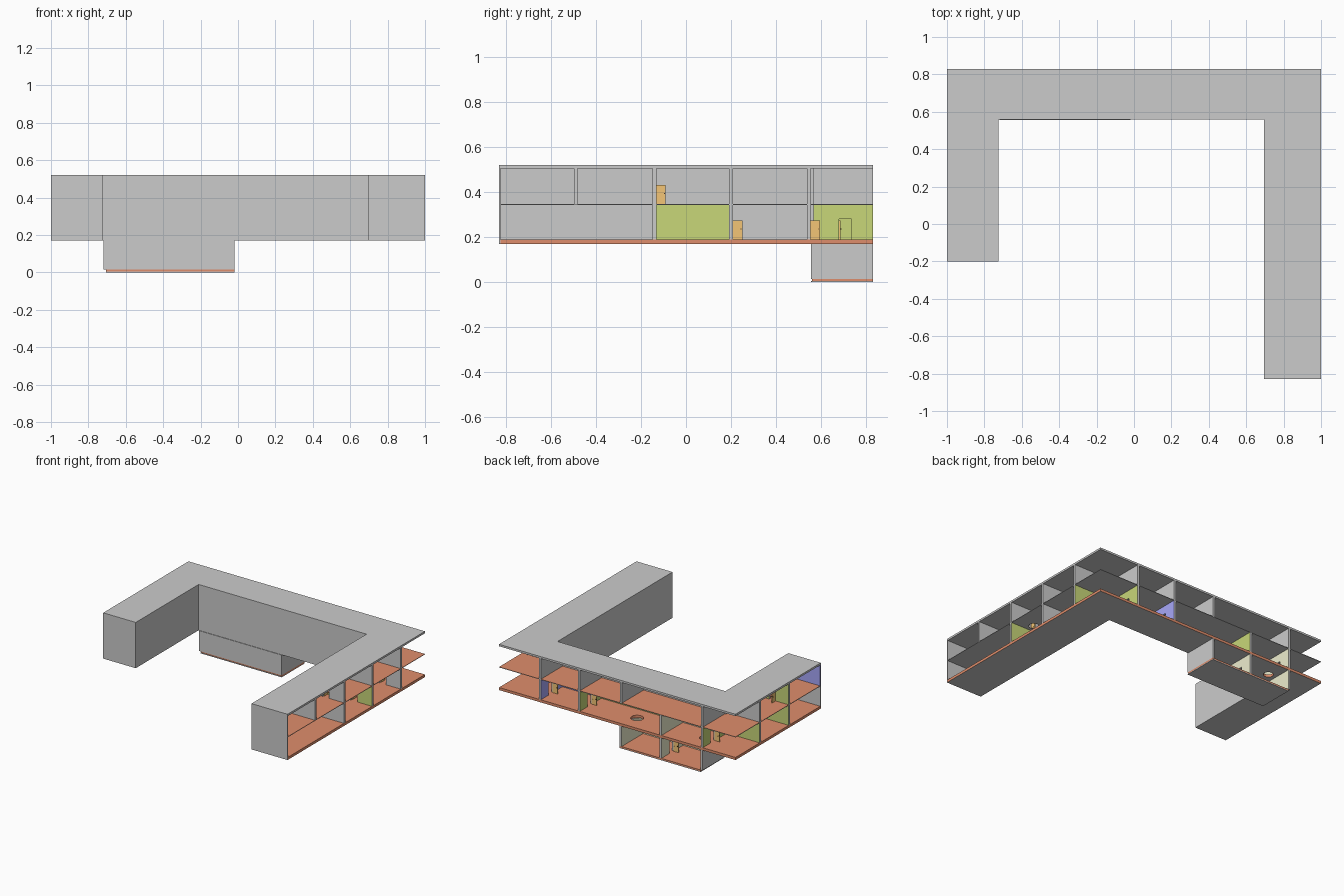
import bpy, bmesh
from mathutils import Vector

if "Cube" in bpy.data.objects:
    bpy.data.objects.remove(bpy.data.objects["Cube"])

MATS = {}
for mat_name, rgb in {"brick": (.74, .27, .15), "green": (.58, .68, .19), "blue": (.39, .39, .95),
                      "cream": (.85, .85, .62), "wood": (.9, .56, .18), "dark": (.05, .03, .02)}.items():
    MATS[mat_name] = bpy.data.materials.new(mat_name)
    MATS[mat_name].diffuse_color = (*rgb, 1)
MATS["grey"] = bpy.data.materials.new("grey")
MATS["grey"].diffuse_color = (.8, .8, .8, 1)


def finish(bm, name, mats=()):
    bmesh.ops.recalc_face_normals(bm, faces=bm.faces)
    me = bpy.data.meshes.new(name)
    bm.to_mesh(me)
    bm.free()
    for m in mats:
        me.materials.append(MATS[m])
    ob = bpy.data.objects.new(name, me)
    bpy.context.collection.objects.link(ob)
    return ob


def add_box(bm, lo, hi):
    lo, hi = Vector(lo), Vector(hi)
    vs = bmesh.ops.create_cube(bm, size=1)["verts"]
    for v in vs:
        v.co = Vector((v.co[i] * (hi[i] - lo[i]) + (lo[i] + hi[i]) / 2 for i in range(3)))
    return {f for v in vs for f in v.link_faces}


def box(name, lo, hi, mat=None):
    bm = bmesh.new()
    add_box(bm, lo, hi)
    return finish(bm, name, [mat] if mat else [])


def u_slab(name, z0, z1, inset=0, top=None, sides=None):
    """U-shaped plate; inset keeps it inside the courtyard and end walls."""
    i = inset
    pts = [(-1, -.2 + i), (-.725 - i, -.2 + i), (-.725 - i, .56 + i), (.695 + i, .56 + i),
           (.695 + i, -.83 + i), (1, -.83 + i), (1, .83), (-1, .83)]
    bm = bmesh.new()
    base = bm.faces.new([bm.verts.new((x, y, z0)) for x, y in pts])
    ext = bmesh.ops.extrude_face_region(bm, geom=[base])["geom"]
    for v in ext:
        if isinstance(v, bmesh.types.BMVert):
            v.co.z = z1
    bmesh.ops.recalc_face_normals(bm, faces=bm.faces)
    for f in bm.faces:
        if (f.normal.z > .5 and top) or (abs(f.normal.z) < .5 and sides):
            f.material_index = 1
    return finish(bm, name, ["grey", top] if top else [])


def cut_hole(slab, x, y, z, r):
    """Round stair opening in a floor plate."""
    bpy.ops.mesh.primitive_cylinder_add(vertices=24, radius=r, depth=.06, location=(x, y, z))
    cutter = bpy.context.object
    cutter.name = "hole_cutter"
    cutter.data.materials.append(MATS["brick"])
    cutter.hide_render = True
    cutter.hide_viewport = True
    mod = slab.modifiers.new("hole", "BOOLEAN")
    mod.object, mod.solver = cutter, "EXACT"


def door_leaf(name, axis, pos, hinge, z, side):
    """Door opened at a right angle to its partition, with panels and knobs."""
    def span(s0, s1, t0, t1, z0, z1):
        a, b = sorted((pos + side * s0, pos + side * s1))
        lo, hi = ((a, hinge + t0), (b, hinge + t1)) if axis == 0 else ((hinge + t0, a), (hinge + t1, b))
        return (*lo, z + z0), (*hi, z + z1)
    bm = bmesh.new()
    add_box(bm, *span(.008, .05, 0, .006, 0, .085))
    for s0, s1, z0, z1 in ((.013, .025, .055, .075), (.033, .045, .055, .075),
                           (.013, .025, .012, .04), (.033, .045, .012, .04)):
        for f in add_box(bm, *span(s0, s1, -.0008, .0068, z0, z1)):
            f.material_index = 0
    for f in add_box(bm, *span(.043, .047, -.005, .011, .044, .049)):
        f.material_index = 1
    finish(bm, name, ["wood", "dark"])


def partition(name, axis, pos, a0, a1, z0, z1, neg="grey", plus="grey", door=None, swing=0):
    """Wall across a wing, one colour per face, optional doorway and open door."""
    h, pieces = .008, [(a0, a1, z0, z1)]
    if door is not None:
        d0, d1, dz = door, door + .055, z0 + .09
        pieces = [(a0, d0, z0, z1), (d1, a1, z0, z1), (d0, d1, dz, z1)]
        if swing:
            door_leaf(name + "_door", axis, pos, door, z0, swing)
    bm = bmesh.new()
    for p, q, s, t in pieces:
        lo, hi = ((pos - h, p, s), (pos + h, q, t)) if axis == 0 else ((p, pos - h, s), (q, pos + h, t))
        add_box(bm, lo, hi)
    for f in bm.faces:
        n = f.normal if f.normal.length else f.calc_center_median()
        f.normal_update()
        f.material_index = 1 if f.normal[axis] < -.5 else 2 if f.normal[axis] > .5 else 0
    finish(bm, name, ["grey", neg, plus])


LOW, UP, BASE = (.19, .343), (.347, .505), (.015, .17)
W = .006          # outer wall thickness
L = W + .003      # wall plus paint lining

# floors and roof
ground = u_slab("ground_floor", .17, .19, W, "brick", True)
cut_hole(ground, -.07, .69, .18, .045)
cut_hole(ground, -.64, .69, .18, .035)
middle = u_slab("upper_floor", .343, .347, W, "brick")
cut_hole(middle, .85, -.07, .345, .035)
u_slab("roof", .505, .52)

# courtyard and end walls
box("left_courtyard_wall", (-.725 - W, -.2, .17), (-.725, .56 + W, .505))
box("back_courtyard_wall", (-.725, .56, .17), (.695, .56 + W, .505))
box("right_courtyard_wall", (.695, -.83, .17), (.695 + W, .56 + W, .505))
box("left_end_wall", (-1, -.2, .17), (-.725 - W, -.2 + W, .505))
box("right_end_wall", (.695 + W, -.83, .17), (1, -.83 + W, .505))

# painted wall linings, room by room
for nm, (x0, x1), (z0, z1), mat in (
        ("blue_room", (.325, .655), LOW, "blue"), ("hall", (-.365, .325), LOW, "green"),
        ("cream_room", (-.715, -.365), LOW, "cream"), ("corner_room", (.655, .695), LOW, "green"),
        ("cellar", (-.705, -.03), BASE, "cream")):
    box(nm + "_lining", (x0, .56 + W, z0), (x1, .56 + L, z1), mat)
box("right_room_lining", (.695 + W, -.14, .19), (.695 + L, .2, .343), "green")
for nm, (y0, y1), (z0, z1), mat in (("left_low_room", (.18, .53), LOW, "green"),
                                    ("left_up_room", (.18, .53), UP, "green"),
                                    ("left_end_room", (-.2 + W, .18), UP, "blue")):
    box(nm + "_lining", (-.725 - L, y0, z0), (-.725 - W, y1, z1), mat)
box("left_end_lining", (-1, -.2 + W, UP[0]), (-.725 - W, -.2 + L, UP[1]), "blue")

# partitions across the back wing
for i, (x, neg, plus, door) in enumerate(((.655, "blue", "green", .68), (.325, "green", "blue", .68),
                                          (-.365, "cream", "green", None), (-.715, "green", "cream", .68))):
    partition(f"back_low_partition_{i}", 0, x, .56 + W, .83, *LOW, neg, plus, door, -1)
for i, x in enumerate((.655, .325, -.03, -.715)):
    partition(f"back_up_partition_{i}", 0, x, .56 + W, .83, *UP)

# partitions across the right wing
RX = (.695 + W, 1)
for i, (y, neg, plus, door) in enumerate(((-.14, "grey", "green", None), (.2, "green", "grey", .82),
                                          (.545, "grey", "green", .82))):
    partition(f"right_low_partition_{i}", 1, y, *RX, *LOW, neg, plus, door, 1)
for i, (y, door) in enumerate(((-.49, None), (-.14, .82), (.2, None), (.545, None))):
    partition(f"right_up_partition_{i}", 1, y, *RX, *UP, door=door, swing=1)

# partitions across the left wing
LX = (-1, -.725 - W)
partition("left_low_partition_0", 1, .53, *LX, *LOW, "green", "green")
partition("left_low_partition_1", 1, .18, *LX, *LOW, "grey", "green")
partition("left_up_partition_0", 1, .53, *LX, *UP, "green", "grey")
partition("left_up_partition_1", 1, .18, *LX, *UP, "blue", "green", -.89, 1)

# cellar under the back wing
box("cellar_base", (-.705, .556, 0), (-.02, .83, .005))
box("cellar_floor", (-.705, .56, .005), (-.02, .83, .015), "brick")
box("cellar_front_wall", (-.72, .556, .015), (-.02, .56 + W, .17))
partition("cellar_right_wall", 0, -.028, .56 + W, .83, *BASE, "cream", "grey")
partition("cellar_middle_wall", 0, -.365, .56 + W, .83, *BASE, "cream", "cream", .68, -1)
partition("cellar_left_wall", 0, -.712, .56 + W, .83, *BASE, "grey", "cream")

for m in bpy.data.materials:
    if m.users and not m.is_grease_pencil:
        m.use_nodes = True
        m.node_tree.nodes["Principled BSDF"].inputs["Base Color"].default_value = m.diffuse_color
